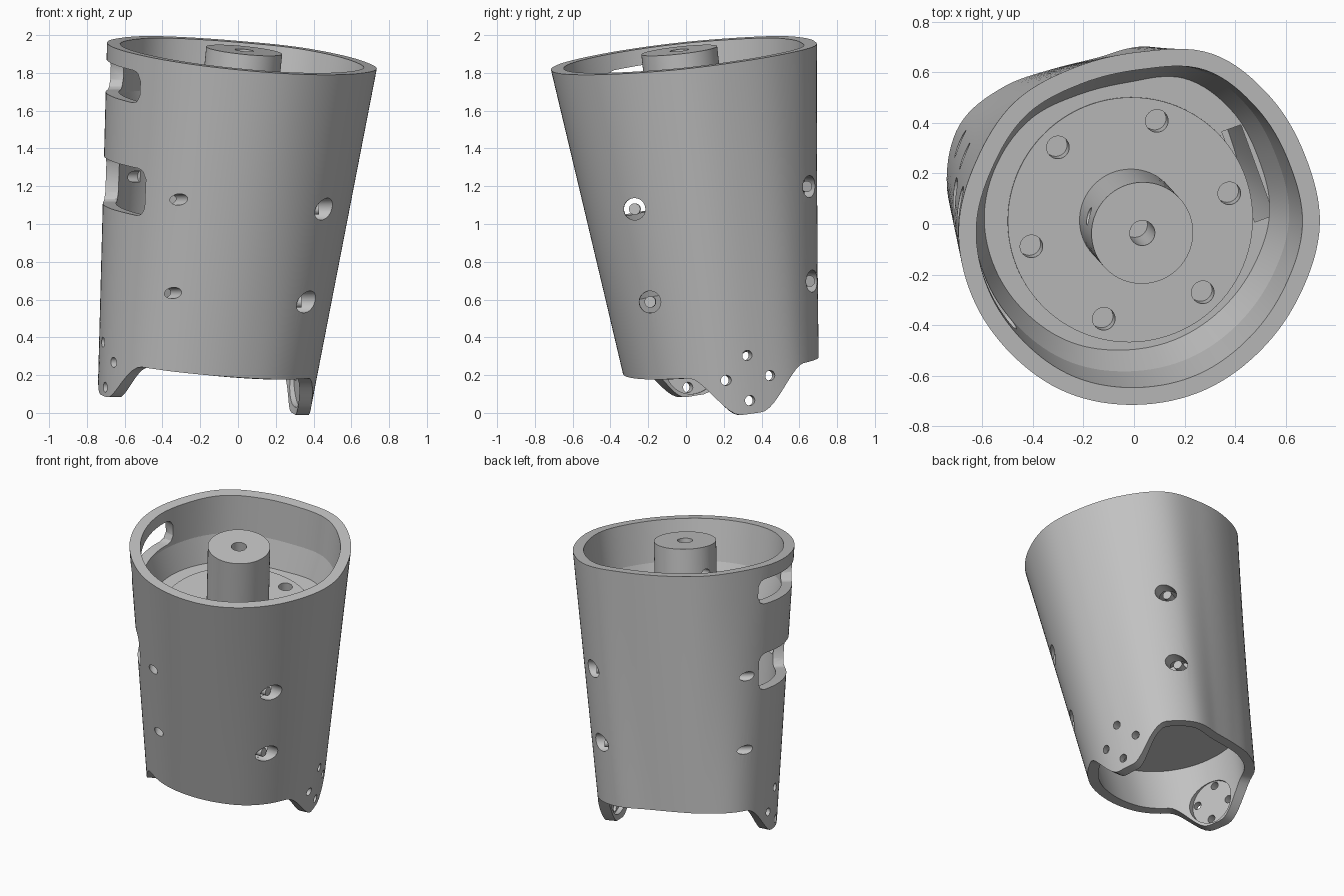
import bpy, bmesh, math
from mathutils import Vector

cube = bpy.data.objects.get("Cube")
if cube:
    bpy.data.objects.remove(cube, do_unlink=True)

grey = bpy.data.materials.new("plain grey")
grey.use_nodes = True
GREY = (0.54, 0.54, 0.54, 1)
grey.diffuse_color = GREY
grey.node_tree.nodes["Principled BSDF"].inputs["Base Color"].default_value = GREY

# Outline radii every 22.5 degrees, for the lower and upper ends of the body
LOW = [.58, .58, .60, .565, .475, .465, .515, .58, .58, .575, .56, .535, .51, .51, .535, .56]
TOP = [.73, .72, .73, .74, .69, .68, .70, .70, .715, .715, .715, .725, .725, .725, .715, .715]
LOW_C, TOP_C = Vector((-.16, .18, 0)), Vector((.02, -.01, 0))
SLOPE_X, SLOPE_Y = -.10, .11
NORMAL = Vector((-SLOPE_X, -SLOPE_Y, 1)).normalized()
WALL = .07
STEPS = 128
ANGLES = [i * 360 / STEPS for i in range(STEPS)]


def radius(table, deg):
    """Smooth periodic interpolation of the outline radii."""
    f = (deg % 360) / 22.5
    i, u = int(f), f % 1
    a, b, c, d = (table[(i + k) % 16] for k in (-1, 0, 1, 2))
    return b + .5 * u * (c - a + u * (2*a - 5*b + 4*c - d + u * (3*(b - c) + d - a)))


def heading(deg):
    return Vector((math.cos(math.radians(deg)), math.sin(math.radians(deg)), 0))


def skin(deg, z, inset=0):
    """Point on the tapered body at an angle and height."""
    t = (z - .2) / 1.7
    r = radius(LOW, deg) * (1 - t) + radius(TOP, deg) * t - inset
    p = LOW_C + (TOP_C - LOW_C) * t + heading(deg) * r
    p.z = z
    return p


def tilted(base, deg, inset=0):
    """Height on the skin of a plane parallel to the sloping rim."""
    z = base
    for _ in range(4):
        p = skin(deg, z, inset)
        z = base + SLOPE_X * p.x + SLOPE_Y * p.y
    return z


def loft(name, rings, cyclic=False):
    bm = bmesh.new()
    vs = [[bm.verts.new(p) for p in ring] for ring in rings]
    n = len(vs[0])
    for k in range(len(vs) if cyclic else len(vs) - 1):
        a, b = vs[k], vs[(k + 1) % len(vs)]
        for i in range(n):
            j = (i + 1) % n
            bm.faces.new((a[i], a[j], b[j], b[i]))
    if not cyclic:
        bm.faces.new(vs[0])
        bm.faces.new(vs[-1])
    bmesh.ops.recalc_face_normals(bm, faces=bm.faces)
    me = bpy.data.meshes.new(name)
    bm.to_mesh(me)
    bm.free()
    me.materials.append(grey)
    ob = bpy.data.objects.new(name, me)
    bpy.context.collection.objects.link(ob)
    return ob


def rod(name, start, end, r, sides=32):
    """Cylinder between two points."""
    axis = (end - start).normalized()
    u = axis.orthogonal().normalized()
    v = axis.cross(u)
    turn = [i * math.tau / sides for i in range(sides)]
    return loft(name, [[c + (u * math.cos(a) + v * math.sin(a)) * r for a in turn]
                       for c in (start, end)])


def cut(ob, cutters):
    """Subtract each cutter, then bake the result."""
    for c in cutters:
        m = ob.modifiers.new("cut", 'BOOLEAN')
        m.operation, m.solver, m.object = 'DIFFERENCE', 'EXACT', c
    dg = bpy.context.evaluated_depsgraph_get()
    me = bpy.data.meshes.new_from_object(ob.evaluated_get(dg))
    ob.modifiers.clear()
    ob.data = me


# Bottom edge: sloping, with two rounded tabs (angle, half width, depth)
TABS = [(15, 33, .22), (197, 34, .20)]


def bottom(deg):
    z = tilted(.22, deg)
    for mid, half, depth in TABS:
        s = max(0, 1 - abs((deg - mid + 180) % 360 - 180) / half)
        s = min(1, 1.2 * s)
        z -= depth * s * s * (3 - 2 * s)
    return z


# Body shell: one closed wall section per angle
sections = []
for a in ANGLES:
    wall = []
    for inset, order in ((0, range(9)), (WALL, range(8, -1, -1))):
        z0, z1 = bottom(a), tilted(1.895, a, inset)
        wall += [skin(a, z0 + (z1 - z0) * k / 8, inset) for k in order]
    sections.append(wall)
shell = loft("body_shell", sections, cyclic=True)
shell_cutters = []


# Side windows with rounded corners
def window(lo, hi, a0, a1):
    rings = []
    for k in range(33):
        s = k / 32
        a = a0 + (a1 - a0) * s
        u = max(0, 1 - min(s, 1 - s) / .1)
        lift = .05 * (1 - math.sqrt(1 - u * u))
        rings.append([skin(a, tilted(base, a), inset) for base, inset in
                      ((lo + lift, -.1), (hi - lift, -.1), (hi - lift, .12), (lo + lift, .12))])
    return loft("window_cutter", rings)


shell_cutters += [window(1.63, 1.805, 168, 222), window(1.03, 1.285, 170, 228)]

# Screw holes on two levels, all slanted: wide ones hold a screw
for level in (1.155, .645):
    for deg, slant in ((326, 33), (60, -33)):
        p, d = skin(deg, tilted(level, deg)), heading(deg + slant)
        shell_cutters.append(rod("hole_cutter", p - d * .2, p + d * .15, .058))
        rod("screw", p - d * .18, p - d * .03, .03)
    for deg in (247, 162):
        p, d = skin(deg, tilted(level, deg)), heading(deg + 55)
        shell_cutters.append(rod("hole_cutter", p - d * .2, p + d * .15, .03))

# Tabs: flat round seat inside, four small through holes
for deg, height in ((15, .185), (197, .255)):
    p, d = skin(deg, height), heading(deg)
    side = Vector((-d.y, d.x, 0))
    shell_cutters.append(rod("seat_cutter", p - d * .25, p - d * .063, .155, 48))
    for q in range(4):
        a = math.radians(90 * q + 6)
        c = p + side * (.12 * math.cos(a)) + Vector((0, 0, .12 * math.sin(a)))
        shell_cutters.append(rod("hole_cutter", c - d * .2, c + d * .1, .027, 24))
cut(shell, shell_cutters)


# Inner floors closing the body
def plate(name, lo, hi):
    return loft(name, [[skin(a, tilted(b, a, WALL - .01), WALL - .01) for a in ANGLES]
                       for b in (lo, hi)])


floor = plate("upper_floor", 1.33, 1.435)
plate("lower_floor", .52, .58)

# Sloping collar thickening the wall just above the upper floor
loft("floor_collar", [[skin(a, tilted(b, a, i), i) for b, i in
                       ((1.43, .06), (1.43, .115), (1.62, .069), (1.62, .06))]
                      for a in ANGLES], cyclic=True)

# Round mounting disc with six blind holes, and its central boss
centre = Vector((-.015, .017, 1.44))
disc = rod("mounting_disc", centre - NORMAL * .04, centre + NORMAL * .006, .487, 96)
top = centre + NORMAL * .485
boss = rod("centre_boss", centre - NORMAL * .02, top, .202, 64)
bolt_cutters = []
for k in range(6):
    c = centre + heading(75 + 60 * k) * .405
    c.z += SLOPE_X * (c.x - centre.x) + SLOPE_Y * (c.y - centre.y)
    bolt_cutters.append(rod("bolt_cutter", c - NORMAL * .08, c + NORMAL * .1, .045))

# Slot through the floor beside the disc
slot_mid = Vector((.45, .2, 0))
along, across = heading(110) * .19, heading(20) * .04
slot = loft("slot_cutter", [[slot_mid + along * i + across * j + Vector((0, 0, z))
                             for i, j in ((-1, -1), (1, -1), (1, 1), (-1, 1))]
                            for z in (1.2, 1.6)])
cut(floor, bolt_cutters + [slot])
cut(disc, bolt_cutters)
bore = rod("bore_cutter", top - NORMAL * .3, top + NORMAL * .1, .05)
pin = Vector((-.2, .03, 1.76))
pin_cutter = rod("pin_cutter", pin - heading(180) * .19, pin + heading(180) * .1, .035)
cut(boss, [bore, pin_cutter])

# Remove the cutters and shade what is left
for ob in list(bpy.context.collection.objects):
    if "cutter" in ob.name:
        bpy.data.objects.remove(ob, do_unlink=True)
bpy.context.view_layer.update()
for ob in bpy.context.collection.objects:
    ob.select_set(ob.type == 'MESH')
bpy.context.view_layer.objects.active = shell
bpy.ops.object.shade_smooth_by_angle(angle=math.radians(30))
